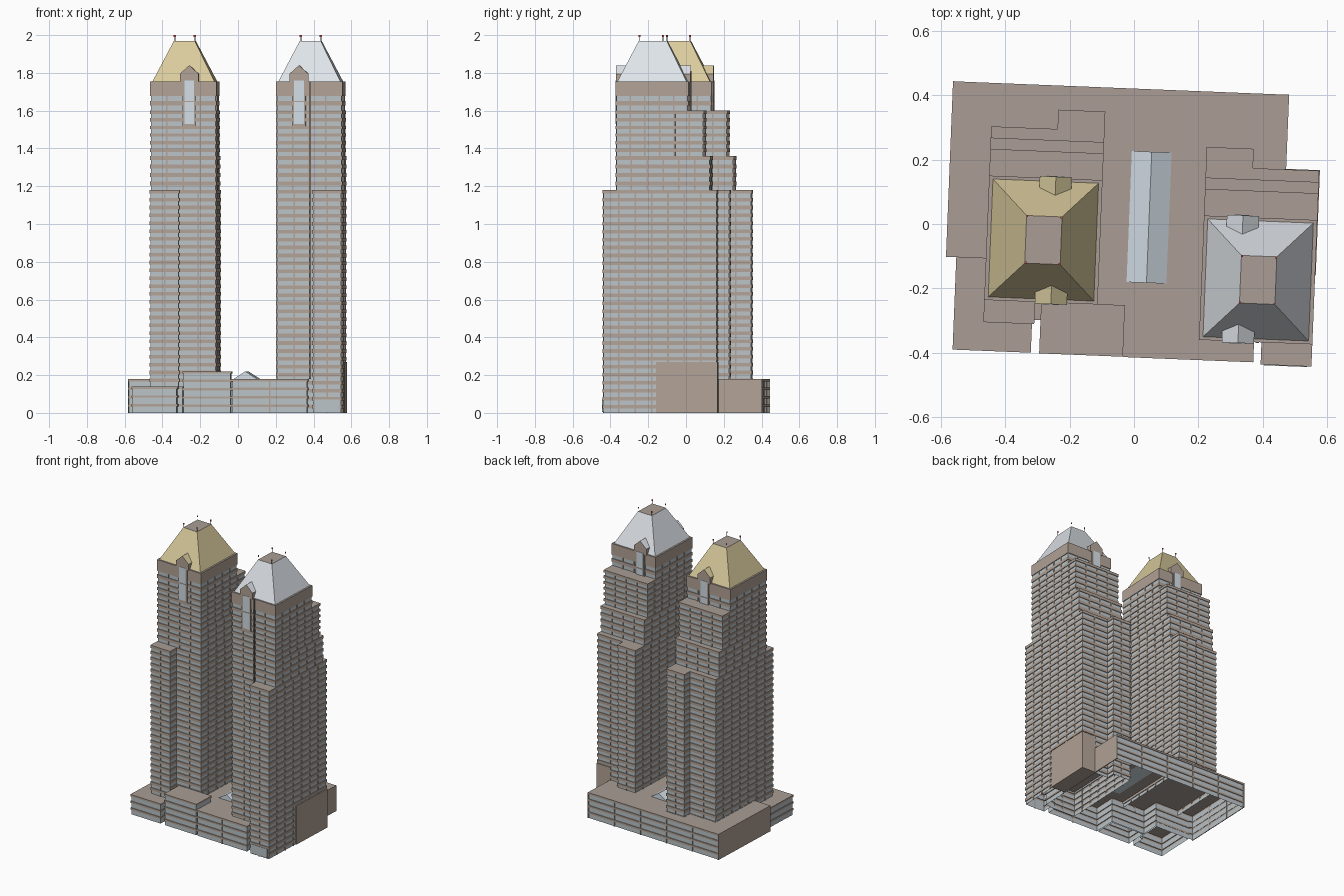
import bpy, bmesh, math
from mathutils import Vector

if "Cube" in bpy.data.objects:
    bpy.data.objects.remove(bpy.data.objects["Cube"])

TURN = -math.radians(2.3)          # whole site is turned slightly
INSET = 0.005                      # window recess


def mat(name, rgb):
    m = bpy.data.materials.new(name)
    m.diffuse_color = (*rgb, 1)
    m.use_nodes = True
    m.node_tree.nodes["Principled BSDF"].inputs["Base Color"].default_value = m.diffuse_color
    return m


BRICK = mat("brick", (0.45, 0.37, 0.31))
GLASS = mat("glass", (0.50, 0.55, 0.58))
ROOF = mat("flat_roof", (0.40, 0.34, 0.30))
GOLD = mat("gold", (0.70, 0.60, 0.34))
SILVER = mat("silver", (0.74, 0.78, 0.82))
PALE = mat("pale_glass", (0.66, 0.74, 0.80))
DARK = mat("dark_brick", (0.16, 0.13, 0.11))
RED = mat("beacon_red", (0.8, 0.1, 0.08))


def finish(bm, name, mats):
    me = bpy.data.meshes.new(name)
    bm.to_mesh(me)
    bm.free()
    for m in mats:
        me.materials.append(m)
    ob = bpy.data.objects.new(name, me)
    ob.rotation_euler.z = TURN
    bpy.context.collection.objects.link(ob)
    return ob


def rect(u0, u1, v0, v1):
    return [(u0, v0), (u1, v0), (u1, v1), (u0, v1)]


def shrink(poly, d):
    out, n = [], len(poly)
    for i in range(n):
        a, b, c = (Vector(poly[(i + k) % n]) for k in (-1, 0, 1))
        e, f = (b - a).normalized(), (c - b).normalized()
        out.append(b + d * (Vector((-e.y, e.x)) + Vector((-f.y, f.x))))
    return out


def add_box(bm, lo, hi, mi=0):
    vs = [bm.verts.new((x, y, z)) for z in (lo[2], hi[2]) for x, y in rect(lo[0], hi[0], lo[1], hi[1])]
    for q in ((3, 2, 1, 0), (4, 5, 6, 7), (0, 1, 5, 4), (1, 2, 6, 5), (2, 3, 7, 6), (3, 0, 4, 7)):
        bm.faces.new([vs[i] for i in q]).material_index = mi


def box(name, lo, hi, m):
    bm = bmesh.new()
    add_box(bm, lo, hi)
    return finish(bm, name, [m])


def facade(name, poly, z0, z1, pitch=0.042, glass=0.55, bay=0.085, plain=0.0):
    """Hollow wall shell with recessed window bands, piers and a flat roof."""
    bm = bmesh.new()
    n = max(1, round((z1 - plain - z0) / pitch))
    p = (z1 - plain - z0) / n
    rings = []
    for i in range(n):
        z = z0 + i * p
        rings += [(z, 1), (z + p * glass, 1), (z + p * glass, 0), (z + p, 0)]
    rings[-1] = (z1, 0)
    shapes = [poly, shrink(poly, INSET)]
    loops = [[bm.verts.new((q[0], q[1], z)) for q in shapes[k]] for z, k in rings]
    m = len(poly)
    for r in range(len(rings) - 1):
        is_glass = rings[r][1] and rings[r + 1][1]
        for i in range(m):
            j = (i + 1) % m
            f = bm.faces.new([loops[r][i], loops[r][j], loops[r + 1][j], loops[r + 1][i]])
            f.material_index = 1 if is_glass else 0
    bm.faces.new(loops[-1]).material_index = 2
    # piers between window bays
    for i in range(m):
        a, b = Vector(poly[i]), Vector(poly[(i + 1) % m])
        k = round((b - a).length / bay)
        d = (b - a).normalized()
        inn = Vector((-d.y, d.x)) * (INSET + 0.001)
        for t in range(1, k):
            c = a.lerp(b, t / k)
            p1, p2 = c - d * 0.004, c + d * 0.004 + inn
            add_box(bm, (min(p1.x, p2.x), min(p1.y, p2.y), z0),
                    (max(p1.x, p2.x), max(p1.y, p2.y), z1 - 0.002))
    return finish(bm, name, [BRICK, GLASS, ROOF])


def prism(name, profile, v0, v1, mats, index):
    """Extrude a (u, z) profile along v; index gives each side's material."""
    bm = bmesh.new()
    a, b = ([bm.verts.new((u, v, z)) for u, z in profile] for v in (v0, v1))
    n = len(profile)
    bm.faces.new(a)
    bm.faces.new(b[::-1])
    for i in range(n):
        j = (i + 1) % n
        bm.faces.new([a[j], a[i], b[i], b[j]]).material_index = index[i]
    bmesh.ops.recalc_face_normals(bm, faces=bm.faces)
    return finish(bm, name, mats)


def tower(tag, cu, dv, m, z0, du, metal):
    def place(poly):
        pts = [(cu + m * u, v + dv) for u, v in poly]
        return pts if m > 0 else pts[::-1]

    # stepped shaft
    low = [(-.176, -.323), (-.018, -.323), (-.018, -.254), (.176, -.254),
           (.176, .345), (.03, .345), (.03, .285), (-.176, .285)]
    facade(tag + "_lower_shaft", place(low), z0, 1.18)
    for part, za, zb, back, plain in (("middle_shaft", 1.18, 1.36, .25, 0), ("upper_shaft", 1.36, 1.60, .215, 0),
                                      ("crown_shaft", 1.60, 1.755, .132, .055)):
        facade(f"{tag}_{part}", place(rect(-.176, .176, -.254, back)), za, zb, plain=plain)

    # truncated hip roof
    bm = bmesh.new()
    vc = dv - 0.061
    lo, hi = ([bm.verts.new((u, v, z)) for u, v in rect(cu - a, cu + a, vc - b, vc + b)]
              for a, b, z in ((.164, .183, 1.755), (.055, .074, 1.97)))
    for i in range(4):
        j = (i + 1) % 4
        bm.faces.new([lo[i], lo[j], hi[j], hi[i]])
    bm.faces.new(hi).material_index = 1
    finish(bm, tag + "_hip_roof", [metal, ROOF])

    # corner beacons
    bm = bmesh.new()
    for su in (-1, 1):
        for sv in (-1, 1):
            u, v = cu + su * .053, vc + sv * .072
            add_box(bm, (u - .001, v - .001, 1.965), (u + .001, v + .001, 1.99))
            add_box(bm, (u - .003, v - .003, 1.99), (u + .003, v + .003, 2.0), 1)
    finish(bm, tag + "_beacons", [DARK, RED])

    # front and back dormers with tall windows
    c = cu + m * du
    for side, s in (("front", -1), ("back", 1)):
        wall = vc + s * .193
        out = wall + s * .005
        prism(f"{tag}_{side}_dormer", [(c - .05, 1.75), (c + .05, 1.75), (c + .05, 1.795), (c, 1.84), (c - .05, 1.795)],
              out, wall - s * .055, [BRICK, metal], [0, 0, 1, 1, 0])
        va, vb = sorted((wall - s * .004, out))
        box(f"{tag}_{side}_window_frame", (c - .036, va, 1.52), (c + .036, vb, 1.76), BRICK)
        va, vb = sorted((wall, out + s * .002))
        for k, (za, zb) in enumerate(((1.53, 1.645), (1.651, 1.76))):
            box(f"{tag}_{side}_tall_window_{k}", (c - .026, va, za), (c + .026, vb, zb), PALE)


tower("gold_tower", -0.279, 0, 1, 0.14, 0.031, GOLD)
tower("silver_tower", 0.392, -0.097, -1, 0, 0.055, SILVER)
box("silver_tower_groove", (.391, -.354, .18), (.402, -.345, 1.755), DARK)

# podium blocks
main = [(-.577, -.125), (-.278, -.125), (-.278, -.254), (-.018, -.254), (-.018, -.414), (.387, -.414),
        (.387, -.345), (.463, -.345), (.463, .42), (-.577, .42)]
facade("podium", main, 0, .18, .045, .72, .21)
facade("podium_front_left", [(-.547, -.412), (-.304, -.412), (-.304, -.31), (-.278, -.31), (-.278, -.12),
                             (-.547, -.12)], 0, .14, .045, .72, .25)
facade("podium_front_centre", rect(-.278, -.018, -.413, -.253), 0, .22, .045, .72, .26)

# blank walls
box("blank_left_wall", (-.579, -.126, 0), (-.574, .421, .18), BRICK)
box("blank_right_wall", (.460, .15, 0), (.465, .421, .18), BRICK)
box("blank_corner_block", (.460, -.137, 0), (.570, .190, .27), BRICK)
box("lobby_glazing", (.42, -.422, .005), (.555, -.415, .07), GLASS)

# atrium skylight
prism("atrium_skylight", [(-.019, .178), (.111, .178), (.046, .22)], -.181, .226, [PALE], [0, 0, 0])
